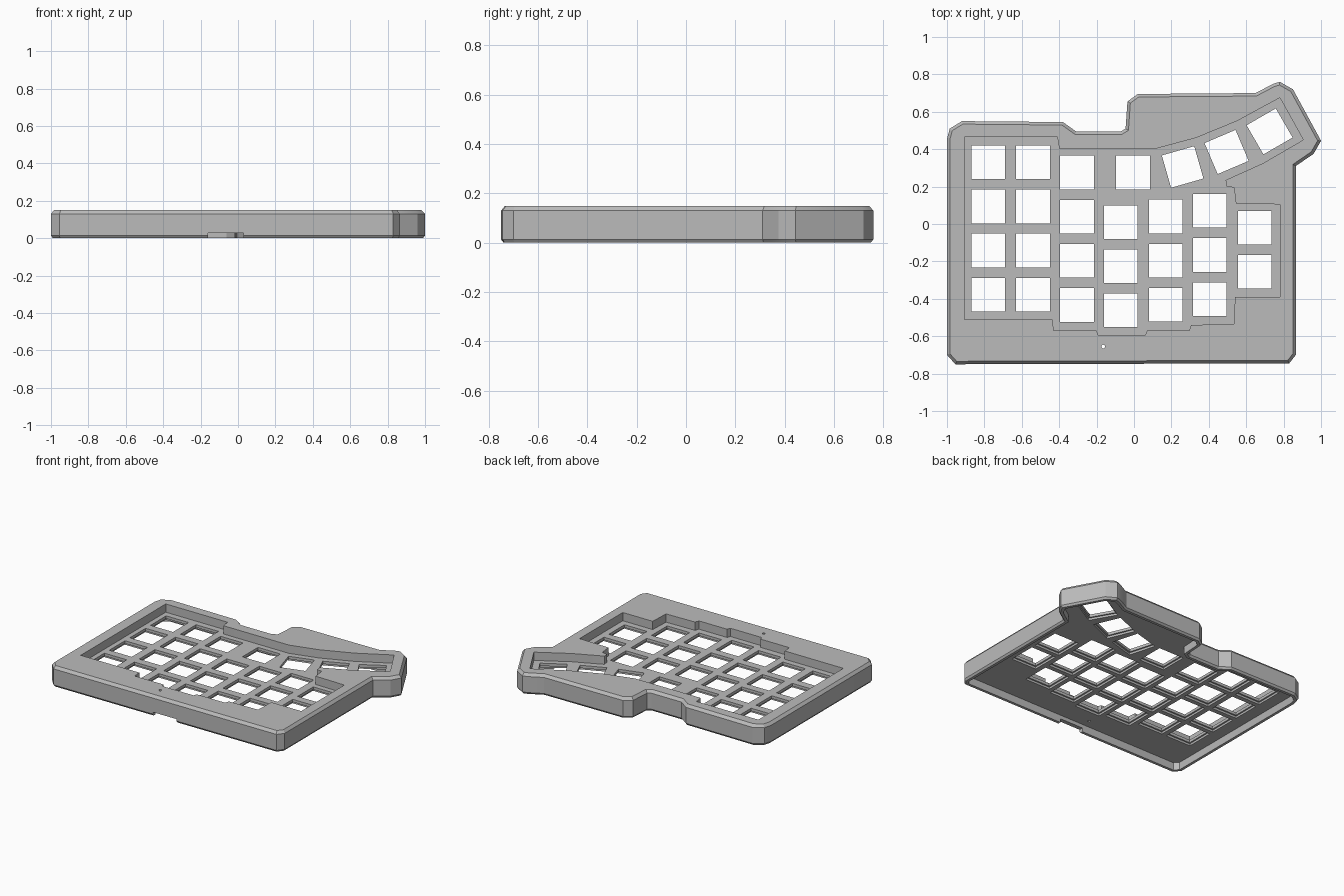
import bpy, bmesh, math
from mathutils import Vector, Matrix

cube = bpy.data.objects.get("Cube")
if cube:
    bpy.data.objects.remove(cube, do_unlink=True)

HEIGHT = 0.15
PLATE_TOP = 0.09
PLATE_BOTTOM = 0.055
WALL = 0.03
HOLE = 0.18

case_grey = bpy.data.materials.new("case grey")
case_grey.use_nodes = True
colour = (0.5, 0.5, 0.5, 1)
case_grey.diffuse_color = colour
case_grey.node_tree.nodes["Principled BSDF"].inputs["Base Color"].default_value = colour


def inset(points, distance):
    """Move every edge of a counter-clockwise outline inwards."""
    result = []
    for i, point in enumerate(points):
        before, here, after = (Vector(p) for p in (points[i - 1], point, points[(i + 1) % len(points)]))
        d1, d2 = (here - before).normalized(), (after - here).normalized()
        n1, n2 = Vector((-d1.y, d1.x)), Vector((-d2.y, d2.x))
        result.append(here + (n1 + n2) * distance / (1 + n1.dot(n2)))
    return result


def loft(bm, rings):
    """Closed solid through (outline, height) rings."""
    rows = [[bm.verts.new((p[0], p[1], z)) for p in outline] for outline, z in rings]
    for low, high in zip(rows, rows[1:]):
        for i in range(len(low)):
            j = (i + 1) % len(low)
            bm.faces.new((low[i], low[j], high[j], high[i]))
    bm.faces.new(rows[0][::-1])
    bm.faces.new(rows[-1])


def make_object(name, bm):
    bmesh.ops.recalc_face_normals(bm, faces=bm.faces)
    mesh = bpy.data.meshes.new(name)
    bm.to_mesh(mesh)
    bm.free()
    mesh.materials.append(case_grey)
    obj = bpy.data.objects.new(name, mesh)
    bpy.context.collection.objects.link(obj)
    return obj


def prism(name, outline, low, high):
    bm = bmesh.new()
    loft(bm, [(outline, low), (outline, high)])
    return make_object(name, bm)


def cut(target, cutter):
    mod = target.modifiers.new(cutter.name, "BOOLEAN")
    mod.operation = "DIFFERENCE"
    mod.solver = "EXACT"
    mod.object = cutter
    bpy.context.view_layer.objects.active = target
    bpy.ops.object.modifier_apply(modifier=mod.name)
    bpy.data.objects.remove(cutter, do_unlink=True)


# Outer body with bevelled upper and lower edges
outline = [
    (-1, -.7), (-.955, -.75), (.83, -.745), (.865, -.7),
    (.865, .31), (.96, .375), (1, .445), (.85, .72), (.78, .76), (.745, .75),
    (.65, .7), (.02, .695), (-.035, .655), (-.045, .51), (-.07, .495),
    (-.31, .495), (-.38, .545), (-.92, .55), (-.985, .51), (-1, .455),
]
bm = bmesh.new()
loft(bm, [(inset(outline, .01), 0), (outline, .014),
          (outline, HEIGHT - .02), (inset(outline, .016), HEIGHT)])
case = make_object("keyboard_case", bm)

# Open hollow underneath
cut(case, prism("underside_hollow", inset(outline, WALL), -.1, PLATE_BOTTOM))

# Stepped key well sunk into the top
well = [
    (-.905, .465), (-.41, .465), (-.4, .405), (.125, .405), (.33, .46),
    (.55, .55), (.78, .675), (.905, .45), (.69, .325), (.49, .235),
    (.495, .2), (.535, .195), (.545, .11), (.78, .105), (.78, -.39),
    (.54, -.39), (.535, -.535), (.305, -.54), (.295, -.57), (.07, -.57),
    (.06, -.595), (-.19, -.595), (-.2, -.57), (-.43, -.57), (-.435, -.51),
    (-.905, -.51),
]
cut(case, prism("key_well", well[::-1], PLATE_TOP, HEIGHT + .1))

# Key positions: straight columns (x, top y, count), then the turned thumb keys
columns = [(-.78, .33, 4), (-.54, .33, 4), (-.305, .275, 4), (-.07, .01, 3),
           (.17, .04, 3), (.405, .07, 3), (.645, -.02, 2)]
keys = [(x, y - row * .236, 0) for x, y, count in columns for row in range(count)]
keys += [(-.005, .275, 0), (.26, .305, 16), (.495, .385, 23), (.725, .495, 30)]


def key_cutters(name, size, low, high):
    bm = bmesh.new()
    for x, y, angle in keys:
        place = (Matrix.Translation((x, y, (low + high) / 2))
                 @ Matrix.Rotation(math.radians(angle), 4, "Z")
                 @ Matrix.Diagonal((size, size, high - low, 1)))
        bmesh.ops.create_cube(bm, size=1, matrix=place)
    return make_object(name, bm)


# Square switch openings with wider clip pockets below
cut(case, key_cutters("switch_openings", HOLE, 0, HEIGHT + .1))
cut(case, key_cutters("clip_pockets", HOLE + .022, .01, PLATE_BOTTOM + .015))

# Cable notch in the lower front wall
notch = [(-.16, -.8), (.03, -.8), (.03, -.7), (-.16, -.7)]
cut(case, prism("cable_notch", notch, -.05, .028))

# Small reset pinhole
pin = [(-.165 + .01 * math.cos(i * math.tau / 16), -.655 + .01 * math.sin(i * math.tau / 16))
       for i in range(16)]
cut(case, prism("reset_hole", pin, 0, HEIGHT + .1))

bpy.ops.object.select_all(action="DESELECT")
case.select_set(True)
bpy.context.view_layer.objects.active = case
bpy.ops.object.shade_smooth_by_angle(angle=math.radians(25))
